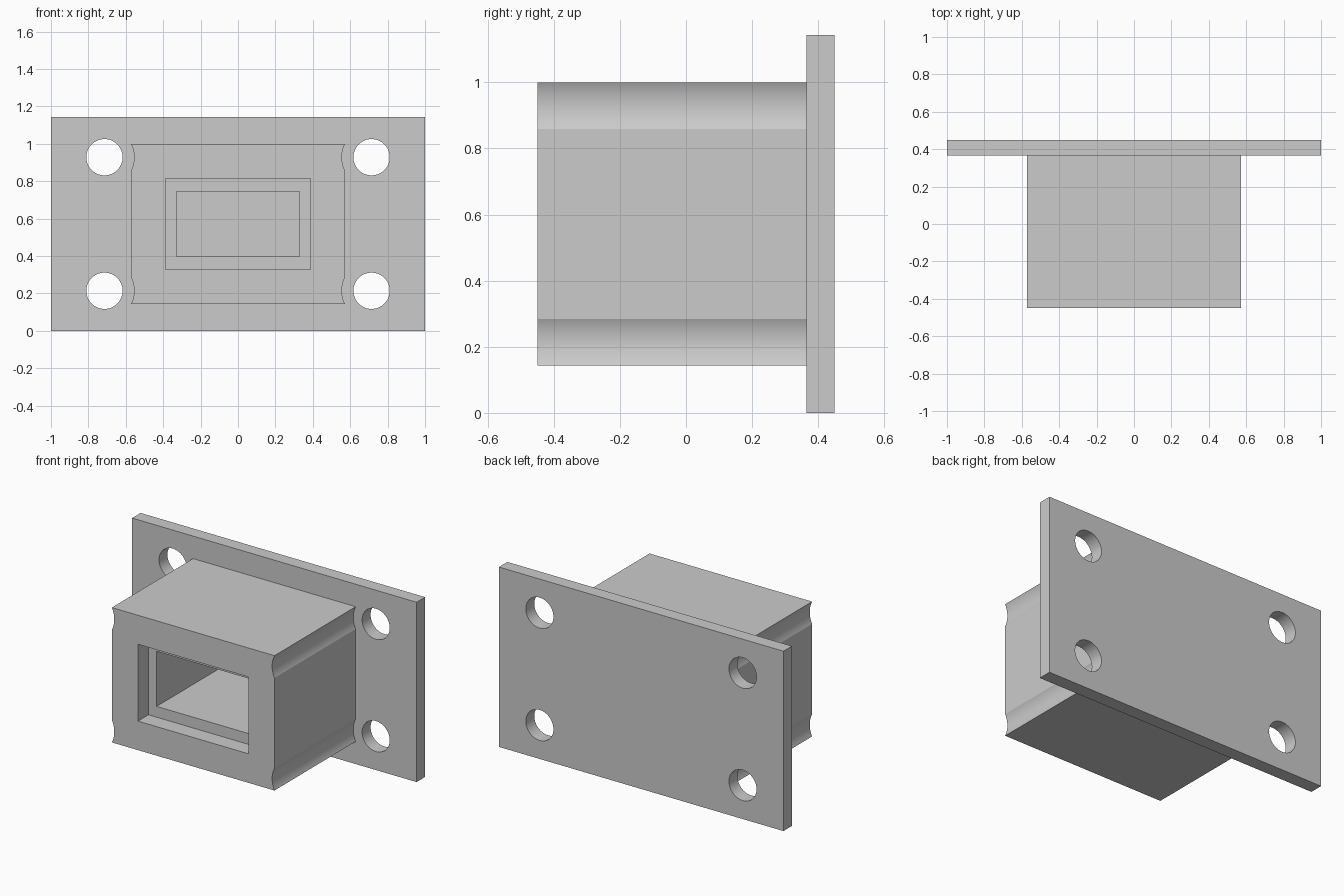
import bpy
import math

default = bpy.data.objects.get("Cube")
if default:
    bpy.data.objects.remove(default, do_unlink=True)

FRONT, SEAT, BACK = -0.45, 0.365, 0.45
MID_Z = 0.5715
BOLTS = [(x, MID_Z + z) for x in (-0.714, 0.714) for z in (-0.357, 0.357)]


def box(name, width, height, y0, y1):
    """Box centred on the shared axis, spanning y0 to y1."""
    bpy.ops.mesh.primitive_cube_add(size=1, location=(0, (y0 + y1) / 2, MID_Z))
    ob = bpy.context.object
    ob.name = name
    ob.scale = (width, y1 - y0, height)
    bpy.ops.object.transform_apply(location=True, rotation=True, scale=True)
    return ob


def rod(name, x, z, radius):
    """Cutting cylinder along y at a bolt position."""
    bpy.ops.mesh.primitive_cylinder_add(
        vertices=64, radius=radius, depth=3, location=(x, 0, z),
        rotation=(math.pi / 2, 0, 0))
    ob = bpy.context.object
    ob.name = name
    return ob


def cut(target, cutter):
    cutter.hide_render = True
    mod = target.modifiers.new("cut", 'BOOLEAN')
    mod.operation = 'DIFFERENCE'
    mod.solver = 'EXACT'
    mod.object = cutter
    bpy.context.view_layer.objects.active = target
    bpy.ops.object.modifier_apply(modifier=mod.name)
    bpy.data.objects.remove(cutter, do_unlink=True)


def finish(ob):
    bpy.ops.object.select_all(action='DESELECT')
    ob.select_set(True)
    bpy.context.view_layer.objects.active = ob
    bpy.ops.object.shade_smooth_by_angle(angle=math.radians(20))


# Mounting plate with four bolt holes
plate = box("mounting_plate", 2, 2 * MID_Z, SEAT, BACK)
for x, z in BOLTS:
    cut(plate, rod("bolt_hole_cutter", x, z, 0.097))
finish(plate)

# Housing with a stepped opening and bolt-head clearance grooves
housing = box("housing", 1.143, 0.857, FRONT, SEAT)
cut(housing, box("cavity_cutter", 0.66, 0.35, FRONT - 0.1, SEAT + 0.1))
cut(housing, box("recess_cutter", 0.776, 0.488, FRONT - 0.1, FRONT + 0.105))
for x, z in BOLTS:
    cut(housing, rod("groove_cutter", x, z, 0.159))
finish(housing)
